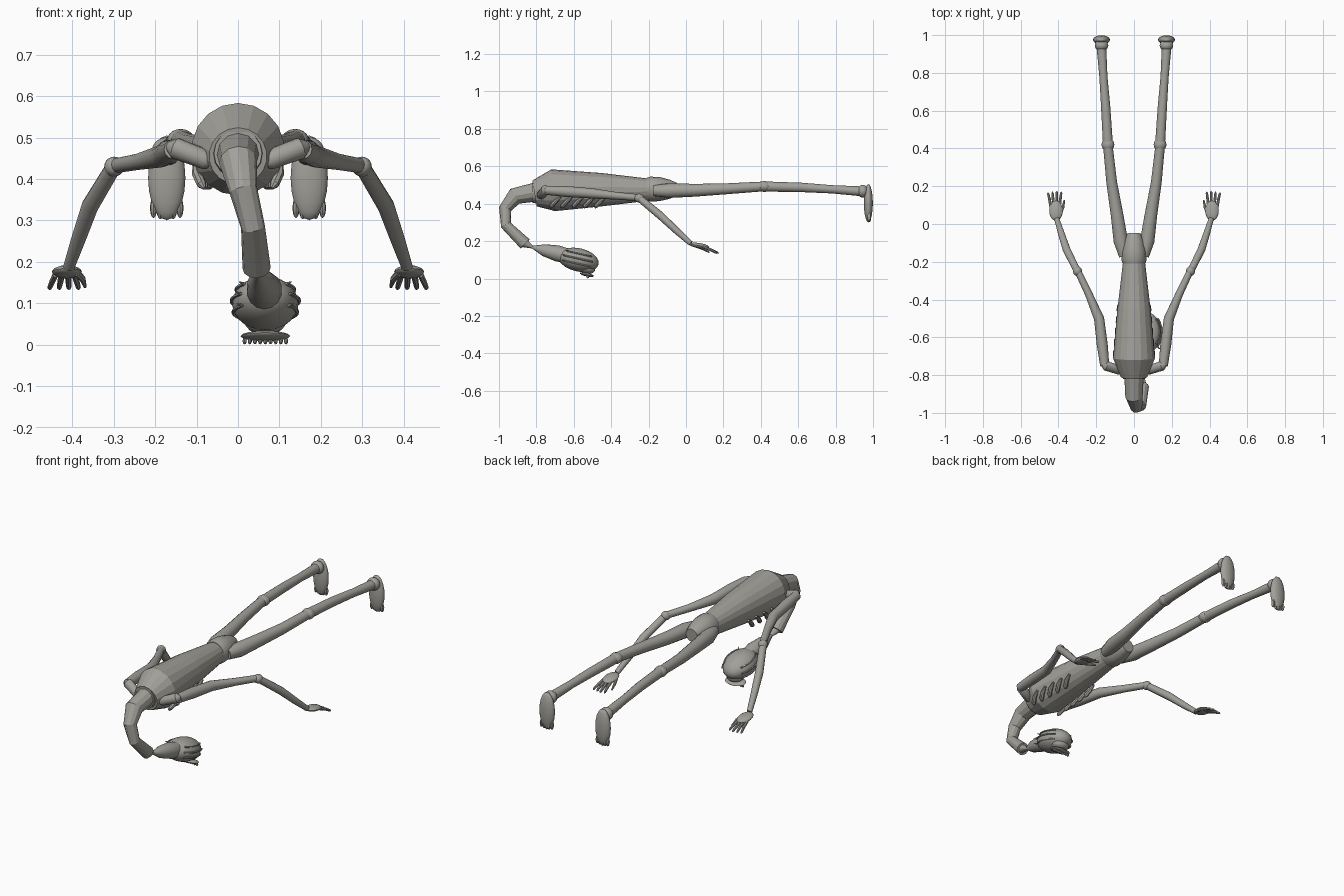
import bpy, bmesh, math
from mathutils import Vector, Matrix

if "Cube" in bpy.data.objects:
    bpy.data.objects.remove(bpy.data.objects["Cube"])

skin = bpy.data.materials.new("stone grey skin")
skin.use_nodes = True
GREY = (0.36, 0.35, 0.32, 1)
skin.diffuse_color = GREY
skin.node_tree.nodes["Principled BSDF"].inputs["Base Color"].default_value = GREY


def finish(name, bm, smooth):
    bmesh.ops.recalc_face_normals(bm, faces=bm.faces)
    mesh = bpy.data.meshes.new(name)
    bm.to_mesh(mesh)
    bm.free()
    mesh.materials.append(skin)
    obj = bpy.data.objects.new(name, mesh)
    bpy.context.collection.objects.link(obj)
    if smooth:
        bpy.ops.object.select_all(action="DESELECT")
        obj.select_set(True)
        bpy.context.view_layer.objects.active = obj
        bpy.ops.object.shade_smooth_by_angle(angle=math.radians(35))
    return obj


def tube(name, stations, sides=12, smooth=True, mirror=1):
    """Loft round rings through (x, y, z, radius) stations and cap the ends."""
    bm = bmesh.new()
    pts = [Vector((mirror * s[0], s[1], s[2])) for s in stations]
    last = len(pts) - 1
    rings = []
    for i, p in enumerate(pts):
        before = (p - pts[i - 1]).normalized() if i else Vector()
        after = (pts[i + 1] - p).normalized() if i < last else Vector()
        along = (before + after).normalized()
        side = along.cross(Vector((1, 0, 0))).normalized()
        up = along.cross(side)
        ring = []
        for k in range(sides):
            a = math.tau * k / sides
            ring.append(bm.verts.new(p + stations[i][3] * (side * math.cos(a) + up * math.sin(a))))
        rings.append(ring)
    for a, b in zip(rings, rings[1:]):
        for k in range(sides):
            n = (k + 1) % sides
            bm.faces.new((a[k], a[n], b[n], b[k]))
    bm.faces.new(rings[0])
    bm.faces.new(rings[-1])
    return finish(name, bm, smooth)


def ball(name, centre, size, tilt=(0, 0), segments=16, rings=10):
    """Ellipsoid with half sizes, tilted about x then z."""
    bm = bmesh.new()
    turn = Matrix.Rotation(tilt[1], 4, "Z") @ Matrix.Rotation(tilt[0], 4, "X")
    place = Matrix.Translation(centre) @ turn @ Matrix.Diagonal((*size, 1))
    bmesh.ops.create_uvsphere(bm, u_segments=segments, v_segments=rings, radius=1, matrix=place)
    return finish(name, bm, True)


# Trunk: faceted ribcage tapering to the waist, then the pelvis
tube("torso", [(0, -0.81, 0.455, 0.07), (0, -0.71, 0.472, 0.112), (0, -0.45, 0.475, 0.089),
               (0, -0.19, 0.475, 0.058)], 18, False)
tube("pelvis", [(0, -0.21, 0.478, 0.06), (0, -0.19, 0.478, 0.067), (0, -0.14, 0.478, 0.064),
                (0, -0.09, 0.477, 0.052), (0, -0.05, 0.475, 0.036)], 16)
tube("neck_collar", [(0, -0.82, 0.462, 0.058), (0, -0.79, 0.462, 0.062)], 16)

# Neck: arches forward, down and back under the chest
tube("neck", [(0, -0.79, 0.465, 0.052), (0, -0.915, 0.44, 0.046), (0.013, -0.967, 0.372, 0.034),
              (0.036, -0.962, 0.285, 0.029), (0.045, -0.86, 0.185, 0.034)], 12, False)
tube("throat", [(0.045, -0.875, 0.195, 0.028), (0.05, -0.82, 0.168, 0.008),
                (0.056, -0.76, 0.152, 0.032), (0.063, -0.69, 0.135, 0.043),
                (0.065, -0.6, 0.11, 0.04)], 14)

# Head with jaw plate and teeth
HEAD = Vector((0.066, -0.575, 0.1))
HEAD_SIZE = Vector((0.08, 0.11, 0.062))
TILT = -0.22
ball("head", HEAD, HEAD_SIZE, (TILT, 0), 24, 16)
ball("chin", HEAD + Vector((0, 0.045, -0.045)), (0.05, 0.045, 0.03), (TILT, 0))
ball("mouth", HEAD + Vector((0, 0.045, -0.079)), (0.06, 0.038, 0.01), (TILT, 0))
for i in range(9):
    x = (i - 4) * 0.0125
    ball("tooth", HEAD + Vector((x, 0.05, -0.091)), (0.005, 0.007, 0.008), segments=8, rings=6)

# Strands lying along each side of the head
turn = Matrix.Rotation(TILT, 3, "X")
for side in (-1, 1):
    for row, lat in enumerate((-0.35, 0.1, 0.55)):
        path = []
        for k in range(7):
            lon = -0.75 + k * 0.25
            unit = Vector((side * math.cos(lat) * math.cos(lon),
                           math.cos(lat) * math.sin(lon), math.sin(lat)))
            p = HEAD + turn @ Vector([u * s * 1.03 for u, s in zip(unit, HEAD_SIZE)])
            path.append((*p, 0.0045))
        tip = Vector(path[0][:3]) + Vector((side * 0.012, -0.012, 0.005))
        tube(f"head_strand_{row}", [(*tip, 0.001)] + path, 6)

for side, label in ((1, "left"), (-1, "right")):
    # Ribs showing along the lower flank
    for i in range(5):
        y = -0.72 + i * 0.06
        r = 0.112 - (y + 0.71) * 0.09
        tube(f"{label}_rib", [(r * 0.92, y + 0.05, 0.437, 0.006), (r * 0.88, y + 0.022, 0.412, 0.012),
                              (r * 0.78, y, 0.388, 0.012), (r * 0.72, y - 0.006, 0.378, 0.005)],
             8, True, side)

    # Collar bone and arm
    tube(f"{label}_shoulder", [(0.06, -0.78, 0.44, 0.012), (0.075, -0.775, 0.446, 0.024),
                               (0.15, -0.75, 0.474, 0.026), (0.168, -0.742, 0.48, 0.012)],
         14, True, side)
    tube(f"{label}_upper_arm", [(0.155, -0.75, 0.472, 0.024), (0.168, -0.64, 0.465, 0.029),
                                (0.185, -0.5, 0.455, 0.027), (0.24, -0.37, 0.442, 0.02),
                                (0.297, -0.25, 0.432, 0.018)], 12, True, side)
    ball(f"{label}_elbow", (side * 0.299, -0.25, 0.43), (0.024, 0.026, 0.024))
    tube(f"{label}_forearm", [(0.3, -0.25, 0.43, 0.019), (0.357, -0.135, 0.335, 0.021),
                              (0.385, -0.05, 0.255, 0.018), (0.408, 0.025, 0.188, 0.014)],
         12, True, side)

    # Hand with four fingers and a thumb
    ball(f"{label}_palm", (side * 0.413, 0.07, 0.176), (0.036, 0.054, 0.014), (-0.15, 0))
    for i in range(4):
        x = 0.395 + i * 0.015
        spread = (i - 1.2) * 0.004
        reach = 0.168 - 0.004 * abs(i - 1)
        tube(f"{label}_finger", [(x, 0.09, 0.17, 0.008), (x + spread, 0.13, 0.155, 0.0075),
                                 (x + spread * 2, reach, 0.138, 0.006),
                                 (x + spread * 2, reach + 0.006, 0.134, 0.002)], 8, True, side)
    tube(f"{label}_thumb", [(0.39, 0.055, 0.174, 0.009), (0.376, 0.09, 0.16, 0.008),
                            (0.369, 0.125, 0.14, 0.004)], 8, True, side)

    # Leg stretched straight back
    tube(f"{label}_thigh", [(0.05, -0.17, 0.47, 0.03), (0.07, -0.09, 0.47, 0.039),
                            (0.09, 0.05, 0.472, 0.034), (0.118, 0.22, 0.48, 0.029),
                            (0.138, 0.41, 0.492, 0.026)], 14, True, side)
    ball(f"{label}_knee", (side * 0.138, 0.42, 0.492), (0.034, 0.036, 0.029))
    tube(f"{label}_shin", [(0.138, 0.42, 0.492, 0.027), (0.15, 0.62, 0.487, 0.025),
                           (0.162, 0.78, 0.477, 0.022), (0.172, 0.93, 0.467, 0.026)],
         14, True, side)
    ball(f"{label}_ankle", (side * 0.172, 0.945, 0.467), (0.036, 0.03, 0.034))

    # Foot hanging down with toes at its lower end
    ball(f"{label}_foot", (side * 0.172, 0.975, 0.403), (0.045, 0.024, 0.102), segments=20)
    for i in range(5):
        x = 0.172 + (i - 2) * 0.016
        drop = 0.312 + 0.003 * abs(i - 2)
        ball(f"{label}_toe", (side * x, 0.978, drop + 0.012), (0.0085, 0.012, 0.024),
             segments=8, rings=6)
